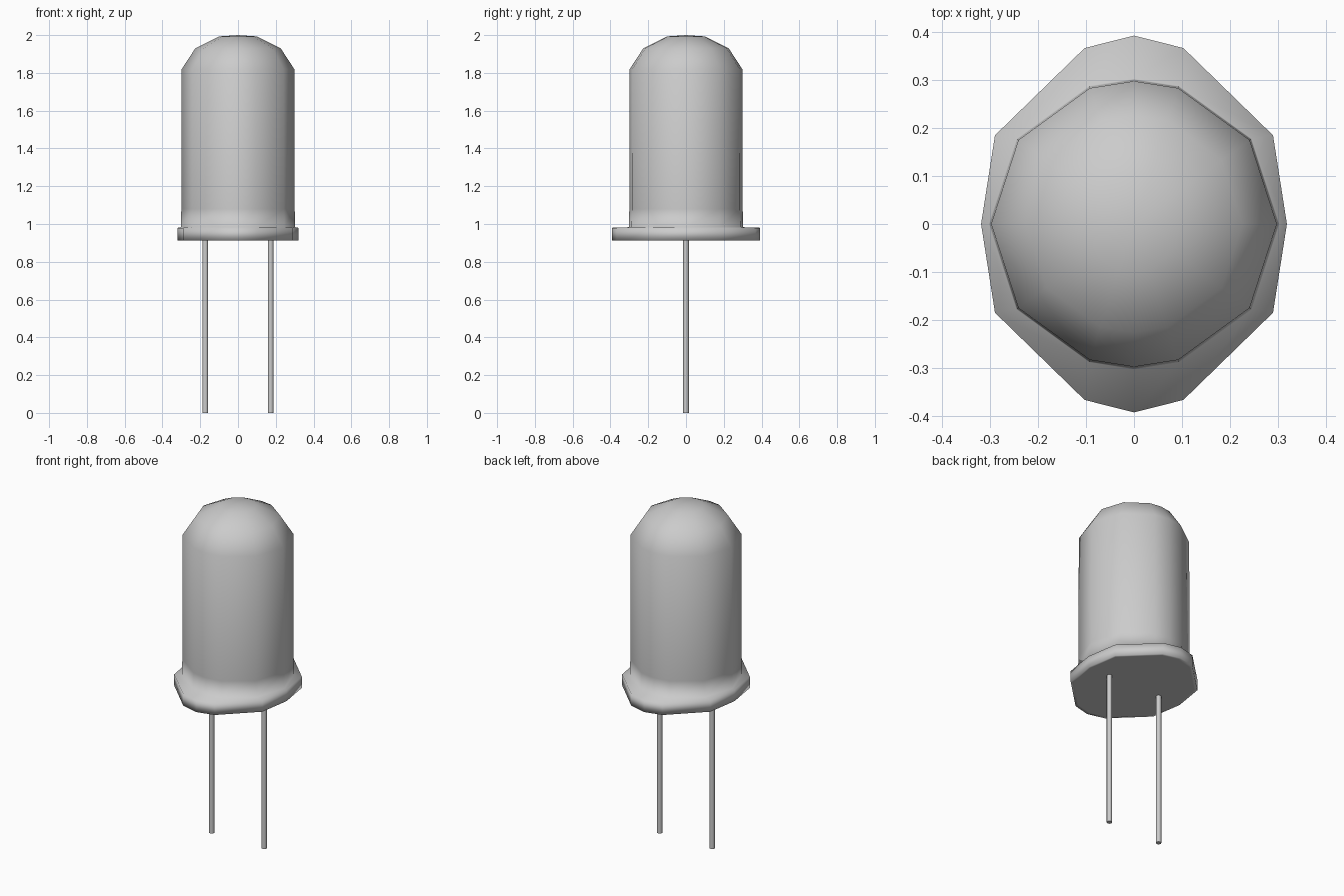
import bpy, bmesh
from math import cos, sin, radians

if "Cube" in bpy.data.objects:
    bpy.data.objects.remove(bpy.data.objects["Cube"])

# ten-sided outline with an extra point at front and back
ANGLES = [0, 36, 72, 90, 108, 144, 180, 216, 252, 270, 288, 324]
# rim outline of the flange, quarter mirrored to all sides
QUARTER = [(0.319, 0), (0.29, 0.185), (0.103, 0.367), (0, 0.393)]


def body_ring(r, z):
    return [(r * cos(radians(a)), r * sin(radians(a)), z) for a in ANGLES]


def rim_ring(z, s=1.0):
    half = QUARTER + [(-x, y) for x, y in QUARTER[-2::-1]]
    full = half + [(x, -y) for x, y in half[-2:0:-1]]
    return [(x * s, y * s, z) for x, y in full]


def lofted(name, rings):
    bm = bmesh.new()
    loops = [[bm.verts.new(p) for p in ring] for ring in rings]
    n = len(loops[0])
    for a, b in zip(loops, loops[1:]):
        for i in range(n):
            j = (i + 1) % n
            bm.faces.new((a[i], a[j], b[j], b[i]))
    bm.faces.new(loops[0][::-1])
    tip = bm.verts.new((0, 0, 2.0))
    for i in range(n):
        bm.faces.new((loops[-1][i], loops[-1][(i + 1) % n], tip))
    bmesh.ops.recalc_face_normals(bm, faces=bm.faces)
    for f in bm.faces:
        f.smooth = True
    mesh = bpy.data.meshes.new(name)
    bm.to_mesh(mesh)
    bm.free()
    obj = bpy.data.objects.new(name, mesh)
    bpy.context.collection.objects.link(obj)
    return obj


# flange, bulb wall and dome as one smooth shell; the inset ring keeps the base flat
flange = [rim_ring(0.912, 0.95), rim_ring(0.912), rim_ring(0.98)]
dome = [(0.303, 0.983), (0.3, 1.08), (0.298, 1.82), (0.226, 1.93), (0.1, 1.993)]
lofted("bulb_shell", flange + [body_ring(r, z) for r, z in dome])

# two wire leads
for side, x in (("left", -0.173), ("right", 0.173)):
    bpy.ops.mesh.primitive_cylinder_add(vertices=10, radius=0.015, depth=0.93, location=(x, 0, 0.465))
    bpy.context.object.name = side + "_lead"
    bpy.ops.object.shade_smooth_by_angle(angle=radians(40))
